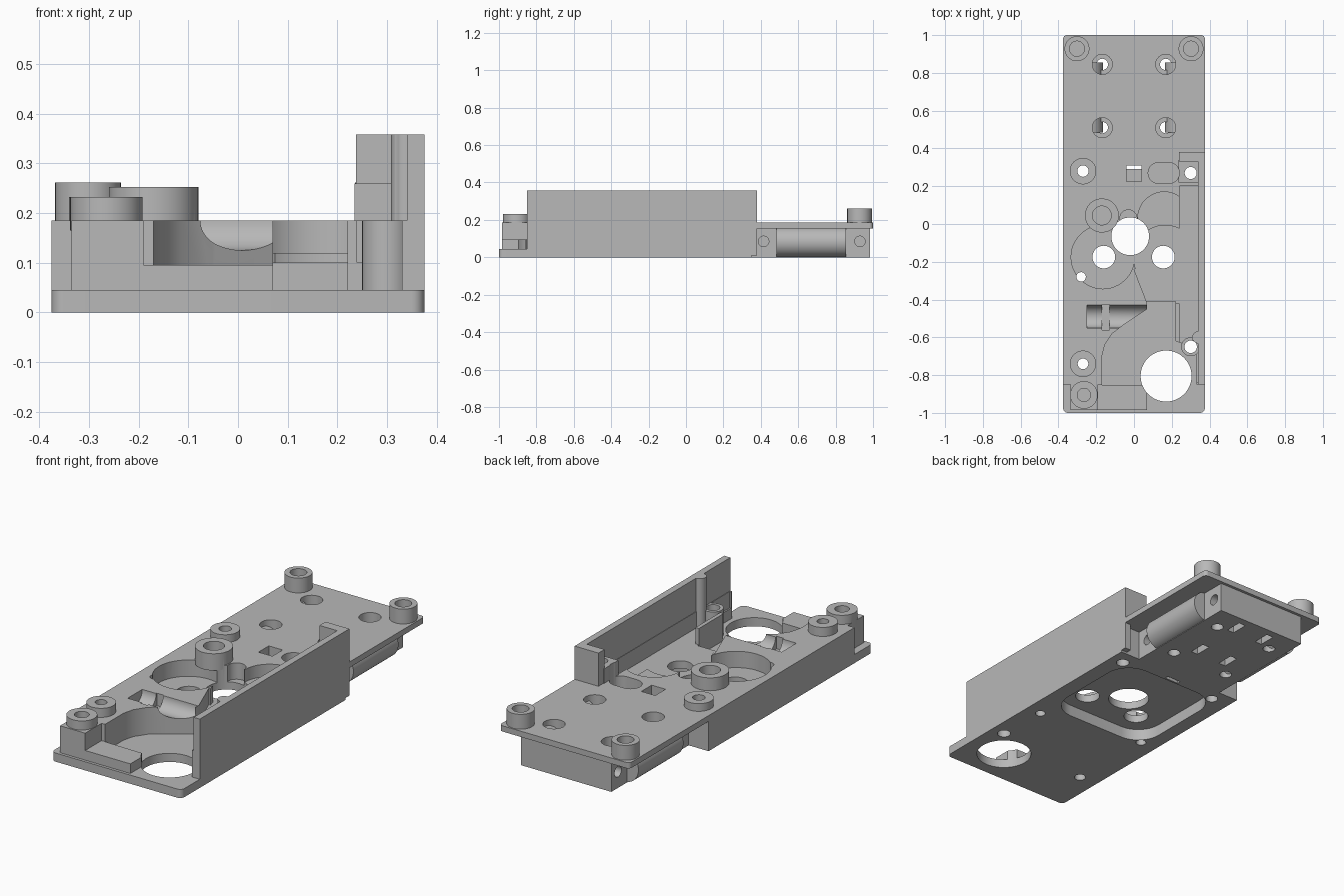
import bpy, bmesh, math
from mathutils import Matrix

if "Cube" in bpy.data.objects:
    bpy.data.objects.remove(bpy.data.objects["Cube"], do_unlink=True)

grey = bpy.data.materials.new("plain grey")
grey.use_nodes = True
colour = (0.48, 0.48, 0.48, 1)
grey.diffuse_color = colour
grey.node_tree.nodes["Principled BSDF"].inputs["Base Color"].default_value = colour

TOP, LOW = 0.185, 0.045


def make(name, bm):
    bmesh.ops.recalc_face_normals(bm, faces=bm.faces)
    mesh = bpy.data.meshes.new(name)
    bm.to_mesh(mesh)
    bm.free()
    mesh.materials.append(grey)
    obj = bpy.data.objects.new(name, mesh)
    bpy.context.scene.collection.objects.link(obj)
    return obj


def prism(points, z0, z1, name="cutter"):
    bm = bmesh.new()
    face = bm.faces.new([bm.verts.new((x, y, z0)) for x, y in points])
    top = bmesh.ops.extrude_face_region(bm, geom=[face])["geom"]
    bmesh.ops.translate(bm, vec=(0, 0, z1 - z0),
                        verts=[v for v in top if isinstance(v, bmesh.types.BMVert)])
    return make(name, bm)


def box(x0, x1, y0, y1, z0, z1, name="cutter", r=0):
    if not r:
        return prism([(x0, y0), (x1, y0), (x1, y1), (x0, y1)], z0, z1, name)
    corners = [(x1 - r, y1 - r), (x0 + r, y1 - r), (x0 + r, y0 + r), (x1 - r, y0 + r)]
    points = []
    for i, (x, y) in enumerate(corners):
        for k in range(9):
            a = math.pi / 2 * (i + k / 8)
            points.append((x + r * math.cos(a), y + r * math.sin(a)))
    return prism(points, z0, z1, name)


def disc(x, y, r, z0, z1, name="cutter", n=48):
    return prism([(x + r * math.cos(math.tau * i / n), y + r * math.sin(math.tau * i / n))
                  for i in range(n)], z0, z1, name)


def rod(axis, centre, r, length, name="cutter"):
    bm = bmesh.new()
    bmesh.ops.create_cone(bm, cap_ends=True, segments=48, radius1=r, radius2=r, depth=length)
    turn = Matrix.Rotation(math.pi / 2, 4, "Y" if axis == "X" else "X")
    bm.transform(Matrix.Translation(centre) @ turn)
    return make(name, bm)


def combine(body, tool, operation):
    mod = body.modifiers.new("combine", "BOOLEAN")
    mod.operation, mod.solver, mod.object = operation, "EXACT", tool
    graph = bpy.context.evaluated_depsgraph_get()
    mesh = bpy.data.meshes.new_from_object(body.evaluated_get(graph))
    body.modifiers.clear()
    body.data = mesh
    bpy.data.objects.remove(tool, do_unlink=True)


# Housing: flange, main block, rear plate and narrow rear block
housing = box(-0.375, 0.375, -1, 0.3, 0, LOW, "gear_housing", r=0.025)


def add(tool):
    combine(housing, tool, "UNION")


def cut(tool):
    combine(housing, tool, "DIFFERENCE")


add(box(-0.375, 0.375, -0.85, 0.35, 0, TOP))
add(box(-0.375, 0.375, 0.1, 1, 0.155, TOP, r=0.02))
add(box(-0.26, 0.26, 0.3, 0.985, 0, 0.17))
add(box(-0.335, -0.19, -0.985, -0.8, 0.02, TOP))
add(box(-0.2, 0.07, -0.985, -0.82, 0.02, 0.095))

# Front cavity with a curved left shoulder
shoulder = [(-0.17, -0.7), (-0.155, -0.64), (-0.115, -0.58), (-0.05, -0.53)]
cut(prism([(0.33, -0.86), (0.33, -0.66), (0.22, -0.62), (0.22, -0.41), (0.07, -0.41),
           (0.07, -0.45)] + shoulder[::-1] + [(-0.17, -0.851)], LOW, 0.3))

# Gear pits, link channel and motor groove
cut(disc(-0.165, -0.175, 0.168, 0.1, 0.3))
cut(disc(0.165, -0.175, 0.168, 0.1, 0.3))
cut(disc(0.16, 0.03, 0.14, 0.12, 0.3))
cut(prism([(0, -0.24), (0.07, -0.42), (0.31, -0.42), (0.31, -0.2)], 0.1, 0.3))
cut(box(0.24, 0.338, -0.84, 0.2, 0.1, 0.3))
cut(rod("X", (-0.09, -0.49, TOP), 0.06, 0.32))
cut(box(-0.17, -0.13, -0.56, -0.425, 0.12, 0.3))
cut(disc(-0.03, 0.03, 0.045, 0.1, 0.3))

# Underside recess and large openings
cut(box(-0.3, 0.29, -0.3, 0.28, -0.1, 0.06, r=0.13))
cut(disc(0.17, -0.805, 0.135, -0.1, 0.3))
cut(disc(-0.02, -0.065, 0.1, -0.1, 0.3))
for x in (-0.16, 0.155):
    cut(disc(x, -0.175, 0.06, -0.1, 0.3))
cut(disc(-0.28, -0.28, 0.025, -0.1, 0.3))

# Tall side wall with end post, low post and columns
add(box(0.34, 0.375, -0.85, 0.38, 0.01, 0.358))
add(box(0.238, 0.36, 0.33, 0.38, 0.16, 0.358))
add(box(0.235, 0.35, 0.22, 0.34, 0.1, 0.26))
add(disc(0.34, -0.6, 0.032, 0.08, 0.358))
add(disc(0.3, -0.65, 0.05, 0.03, TOP))
cut(disc(0.3, 0.27, 0.032, -0.1, 0.4))
cut(disc(0.3, -0.65, 0.033, -0.1, 0.4))
cut(disc(0.29, -0.38, 0.025, -0.1, 0.08))

# Screw bosses: x, y, radius, top, hole radius, hole bottom
bosses = [(-0.302, 0.928, 0.066, 0.262, 0.04, 0.2), (0.302, 0.928, 0.066, 0.262, 0.04, 0.2),
          (-0.265, -0.905, 0.073, 0.232, 0.035, 0.06), (-0.27, -0.74, 0.07, 0.232, 0.028, -0.1),
          (-0.17, 0.045, 0.09, 0.252, 0.05, 0.17), (-0.27, 0.28, 0.07, 0.225, 0.03, -0.1)]
for x, y, r, top, hole, bottom in bosses:
    add(disc(x, y, r, 0.165, top))
for x, y, r, top, hole, bottom in bosses:
    cut(disc(x, y, hole, bottom, 0.4))

# Rear countersunk holes, window and slot
for x in (-0.168, 0.168):
    for y in (0.51, 0.845):
        cut(disc(x, y, 0.053, 0.12, 0.3))
        cut(disc(x, y, 0.03, -0.1, 0.3))
cut(box(-0.04, 0.04, 0.225, 0.31, 0.07, 0.3))
cut(box(-0.04, 0.04, 0.29, 0.31, -0.1, 0.3))
cut(box(0.075, 0.24, 0.215, 0.325, 0.1, 0.3, r=0.054))
for x in (0.09, -0.09):
    for y in (0.62, 0.9):
        cut(box(x - 0.02, x + 0.02, y - 0.045, y + 0.045, -0.1, 0.08))

# Side rollers between drilled tabs under the rear plate
for side in (-1, 1):
    for y in (0.415, 0.93):
        cut(rod("X", (side * 0.24, y, 0.085), 0.028, 0.12))
    add(rod("Y", (side * 0.245, 0.67, 0.081), 0.08, 0.37))

bpy.ops.object.select_all(action="DESELECT")
housing.select_set(True)
bpy.context.view_layer.objects.active = housing
bpy.ops.object.shade_smooth_by_angle(angle=math.radians(30))
